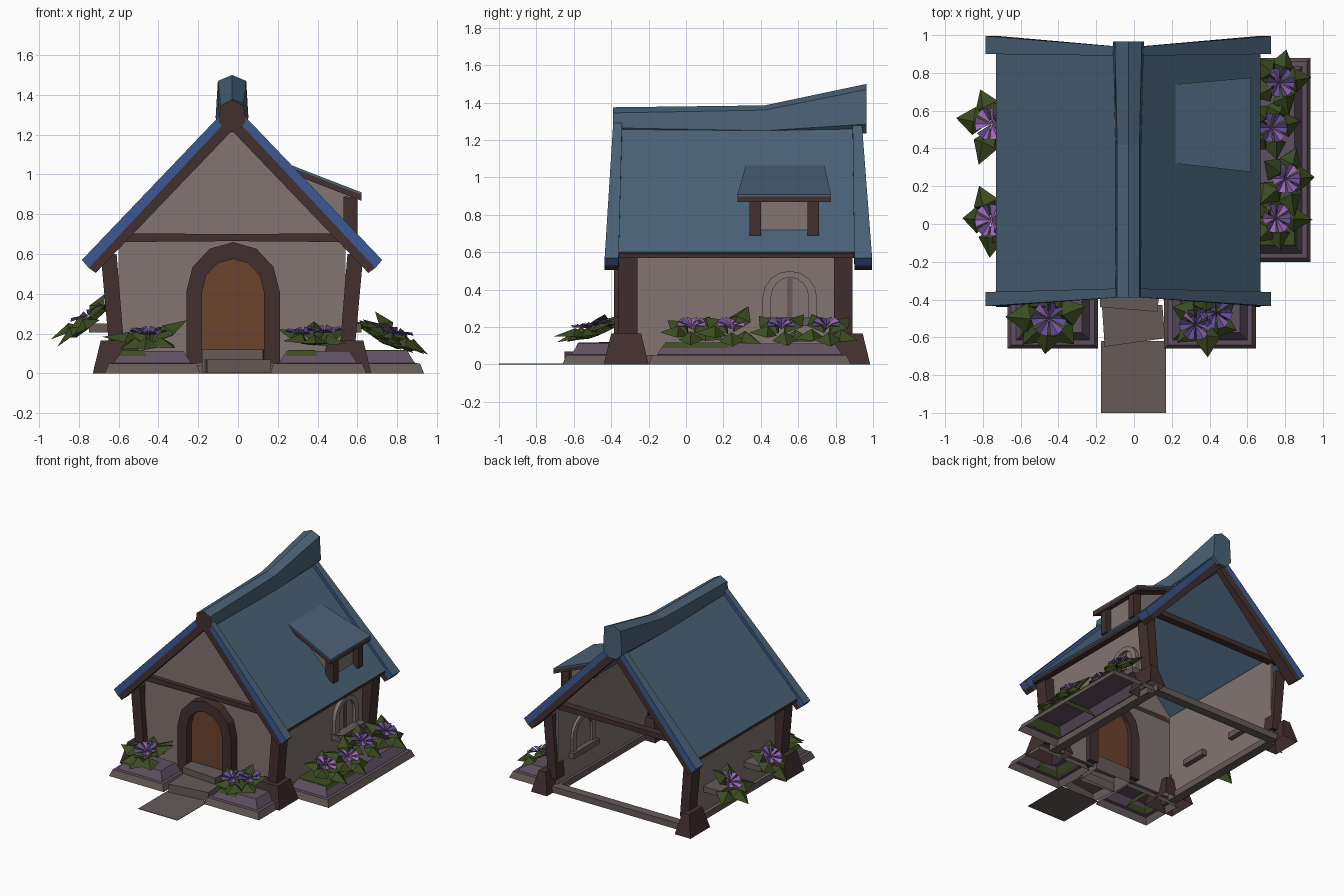
import bpy, bmesh, math, random
from mathutils import Vector, Matrix

if "Cube" in bpy.data.objects:
    bpy.data.objects.remove(bpy.data.objects["Cube"])

random.seed(4)
CX = -0.03  # centre line of the house


def colour(name, r, g, b):
    m = bpy.data.materials.new(name)
    m.diffuse_color = [((c / 255 + 0.055) / 1.055) ** 2.4 for c in (r, g, b)] + [1]
    m.use_nodes = True
    m.node_tree.nodes["Principled BSDF"].inputs["Base Color"].default_value = m.diffuse_color
    return m


ROOF = colour("roof blue", 74, 98, 119)
TRIM = colour("trim blue", 58, 88, 146)
WALL = colour("plaster taupe", 130, 117, 114)
WOOD = colour("dark wood", 66, 48, 47)
DOOR = colour("door brown", 108, 67, 45)
STONE = colour("stone grey", 102, 91, 88)
SOIL = colour("planter mauve", 95, 80, 97)
LEAF = colour("leaf green", 60, 76, 33)
LILAC = colour("light purple", 156, 100, 190)
VIOLET = colour("deep purple", 96, 76, 146)


def mesh(name, verts, faces, mats, rule=None, fix=True):
    me = bpy.data.meshes.new(name)
    me.from_pydata([tuple(v) for v in verts], [], faces)
    for m in mats:
        me.materials.append(m)
    if fix:
        bm = bmesh.new()
        bm.from_mesh(me)
        bmesh.ops.recalc_face_normals(bm, faces=bm.faces)
        bm.to_mesh(me)
        bm.free()
    if rule:
        for p in me.polygons:
            p.material_index = rule(p)
    ob = bpy.data.objects.new(name, me)
    bpy.context.collection.objects.link(ob)
    return ob


def loft(name, rings, *mats, rule=None, start_cap=True):
    """Solid through a list of equal-length cross-sections."""
    n = len(rings[0])
    verts = [v for r in rings for v in r]
    faces = [(k * n + i, k * n + (i + 1) % n, (k + 1) * n + (i + 1) % n, (k + 1) * n + i)
             for k in range(len(rings) - 1) for i in range(n)]
    faces += [tuple(range(len(verts) - n, len(verts)))] + ([tuple(range(n))] if start_cap else [])
    return mesh(name, verts, faces, mats, rule)


def rect(x0, x1, y0, y1, z, i=0):
    return [(x0 + i, y0 + i, z), (x1 - i, y0 + i, z), (x1 - i, y1 - i, z), (x0 + i, y1 - i, z)]


def box(name, x0, x1, y0, y1, z0, z1, mat, inset=0, bottom=True):
    return loft(name, [rect(x0, x1, y0, y1, z0), rect(x0, x1, y0, y1, z1, inset)], mat, start_cap=bottom)


def arch_pts(half, z0, spring, rise, n):
    arc = [(half * math.cos(math.pi * i / n), spring + rise * math.sin(math.pi * i / n)) for i in range(n + 1)]
    return [(half, z0)] + arc + [(-half, z0)]


def arch(name, place, d0, d1, outer, inner, mat):
    """Arched ring (or plate when inner is None); place maps (u, depth, z) to space."""
    if inner is None:
        return loft(name, [[place(u, d, z) for u, z in outer] for d in (d0, d1)], mat)
    n = len(outer)
    verts = [place(u, d, z) for pts in (outer, inner) for d in (d0, d1) for u, z in pts]
    faces = []
    for i in range(n - 1):
        for a, b in ((0, 1), (1, 3), (3, 2), (2, 0)):
            faces.append((a * n + i, a * n + i + 1, b * n + i + 1, b * n + i))
    for i in (0, n - 1):
        faces.append((i, n + i, 3 * n + i, 2 * n + i))
    return mesh(name, verts, faces, [mat])


# Walls: front gable and two sides, the back is open
gable = [(-0.57, 0.04), (0.57, 0.04), (0.57, 0.72), (0, 1.29), (-0.57, 0.72)]
loft("front_gable_wall", [[(CX + u, y, z) for u, z in gable] for y in (-0.31, -0.29)], WALL)

for s, side in ((-1, "left"), (1, "right")):
    X = lambda u: CX + s * u
    box(side + "_wall", X(0.55), X(0.57), -0.30, 0.86, 0.04, 0.71, WALL)
    box(side + "_sill_beam", X(0.53), X(0.60), -0.28, 0.84, 0, 0.05, STONE)
    box(side + "_eave_beam", X(0.64), X(0.69), -0.36, 0.90, 0.57, 0.605, WOOD)
    # Roof sheet
    prof = [(0, 1.32), (0.70, 0.60), (0.685, 0.585), (0, 1.29)]
    loft(side + "_roof", [[(X(u), y, z) for u, z in prof] for y in (-0.365, 0.91)], ROOF)
    for end, e0, e1, a0, a1 in (("front", -0.435, -0.36, -0.385, -0.34), ("back", 0.995, 0.90, 0.935, 0.89)):
        # Blue bargeboard with a wooden rafter under it, flaring outwards at the eaves
        for part, mat, zt, zb, eo, ei in (("bargeboard", TRIM, 1.36, 1.30, (0.755, 0.57), (0.72, 0.53)),
                                          ("rafter", WOOD, 1.30, 1.22, (0.72, 0.53), (0.685, 0.505))):
            loft(f"{side}_{end}_{part}",
                 [[(CX, a0, zt), (CX, a1, zt), (CX, a1, zb), (CX, a0, zb)],
                  [(X(eo[0]), e0, eo[1]), (X(eo[0]), e1, eo[1]), (X(ei[0]), e1, ei[1]), (X(ei[0]), e0, ei[1])]],
                 mat, ROOF, rule=lambda p, m=mat: int(m is TRIM and p.normal.z > 0.4))
    # Leaning corner posts on tapered feet
    for end, y0, y1, f0, f1, fx in (("front", -0.36, -0.26, -0.44, -0.20, 0.44),
                                    ("back", 0.79, 0.89, 0.74, 0.985, 0.56)):
        loft(f"{side}_{end}_post", [rect(*sorted((X(0.54), X(0.615))), y0, y1, 0.10),
                                    rect(*sorted((X(0.58), X(0.66))), y0, y1, 0.60)], WOOD)
        box(f"{side}_{end}_foot", *sorted((X(fx), X(0.70))), f0, f1, 0, 0.165, WOOD, 0.04, False)

# Cross beams and back threshold
for end, y0, y1 in (("front", -0.345, -0.29), ("back", 0.83, 0.89)):
    loft(end + "_tie_beam", [[(x, y0, z), (x, y1, z), (x, y1, z + h), (x, y0, z + h)]
                             for x, z, h in ((-0.62, 0.66, 0.045), (CX, 0.665, 0.035), (0.56, 0.66, 0.045))], WOOD)
box("back_threshold", -0.60, 0.54, 0.84, 0.91, 0, 0.05, STONE)

# Ridge cap rising to the back, wooden at its front end
rings = []
for y, w, top, sh, low in ((-0.39, 0.062, 1.375, 1.345, 1.265), (0.42, 0.062, 1.385, 1.36, 1.25),
                           (0.965, 0.075, 1.50, 1.47, 1.285)):
    half = [(w * 0.95, sh), (w * 1.1, low), (w * 0.45, low - 0.05)]
    pts = [(0, top)] + half + [(-u, z) for u, z in reversed(half)]
    rings.append([(CX + u, y, z) for u, z in pts])
loft("ridge_cap", rings, ROOF, WOOD, rule=lambda p: int(p.normal.y < -0.9))

# Dormer on the right slope
for nm, mat, up in (("dormer_roof", ROOF, 0), ("dormer_fascia", WOOD, -0.012)):
    d = 0.012 if nm == "dormer_roof" else 0.03
    loft(nm, [[(x, y, z + up - k) for x, y, z in
               ((0.22, 0.32, 1.065), (0.62, 0.275, 0.91), (0.62, 0.775, 0.91), (0.22, 0.74, 1.065))]
              for k in (0, d)], mat)
dormer = [(0.30, 0.98), (0.555, 0.72), (0.555, 0.90), (0.30, 1.00)]
loft("dormer_body", [[(x, y, z) for x, z in dormer] for y in (0.37, 0.68)], WALL)
for i, y in enumerate((0.34, 0.65)):
    box(f"dormer_post_{i}", 0.53, 0.60, y, y + 0.06, 0.69, 0.89, WOOD)

# Arched front door
front = lambda u, d, z: (-0.025 + u, d, z)
d_out, d_in = arch_pts(0.235, 0.05, 0.41, 0.25, 6), arch_pts(0.155, 0.05, 0.41, 0.165, 6)
arch("door_surround", front, -0.385, -0.25, d_out, d_in, WOOD)
arch("door", front, -0.325, -0.28, d_in, None, DOOR)

# Arched window on the right wall
right = lambda u, d, z: (d, 0.555 + u, z)
w_out, w_in = arch_pts(0.145, 0.24, 0.36, 0.14, 8), arch_pts(0.10, 0.24, 0.36, 0.105, 8)
arch("window_frame", right, 0.50, 0.57, w_out, w_in, WALL)
arch("window_pane", right, 0.535, 0.548, w_in, None, WALL)
box("window_bar", 0.545, 0.555, 0.54, 0.57, 0.24, 0.46, STONE)
box("right_window_sill", 0.48, 0.62, 0.40, 0.72, 0.205, 0.25, STONE)
for i, y in enumerate((0.02, 0.53)):
    box(f"left_sill_{i}", -0.75, -0.54, y - 0.11, y + 0.11, 0.205, 0.25, STONE)

# Steps and path
loft("lower_step", [[(-0.155, -0.65, z), (0.165, -0.605, z), (0.15, -0.43, z), (-0.17, -0.43, z)]
                    for z in (0.0, 0.07)], STONE, start_cap=False)
loft("upper_step", [[(-0.18, -0.44, z), (0.125, -0.465, z), (0.14, -0.26, z), (-0.18, -0.26, z)]
                    for z in (0.0, 0.12)], STONE, start_cap=False)
box("path", -0.175, 0.17, -1.0, -0.62, 0.0, 0.004, STONE)

# Planters: hollow stone rim rising into a mauve bed, with a green patch
for nm, x0, x1, y0, y1, g in (("front_left", -0.67, -0.19, -0.66, -0.31, (-0.62, -0.44, -0.61, -0.34)),
                              ("front_right", 0.16, 0.645, -0.66, -0.31, (0.22, 0.42, -0.61, -0.34)),
                              ("right", 0.53, 0.935, -0.20, 0.88, (0.57, 0.885, -0.145, 0.25))):
    loft(nm + "_planter", [rect(x0, x1, y0, y1, z, i) for z, i in
                           ((0, 0), (0.05, 0.02), (0.052, 0.045), (0.112, 0.085))],
         STONE, SOIL, rule=lambda p: int(p.center.z > 0.045), start_cap=False)
    box(nm + "_planter_moss", *g, 0.052, 0.118, LEAF, 0.035, False)


def plant(name, x, y, z, out, tilt, leaves=6, size=1.0, blooms=1, lilac=False):
    """Broad folded leaves around six-petal flowers, leaning towards the angle out."""
    lean = Matrix.Rotation(tilt, 4, Vector((-math.sin(out), math.cos(out), 0)))
    lv, lf = [], []
    for i in range(leaves):
        a = out + 2 * math.pi * i / leaves + random.uniform(-0.2, 0.2)
        L, W, e = random.uniform(0.18, 0.23) * size, 0.075 * size, random.uniform(-0.1, 0.25)
        e += 0.35 * (math.cos(a - out) < -0.3)  # leaves at the wall stand up
        rot = lean @ Matrix.Rotation(a, 4, 'Z') @ Matrix.Rotation(-e, 4, 'Y')
        k = len(lv)
        for p in ((0.02, 0, -0.02), (0.5 * L, W, -0.015), (L, 0, -0.02), (0.5 * L, -W, -0.015), (0.45 * L, 0, 0.03)):
            lv.append(rot @ Vector(p) + Vector((x, y, z - 0.02)))
        lf += [(k + (j + 1) % 4, k + j, k + 4) for j in range(4)]
    mesh(name + "_leaves", lv, lf, [LEAF], fix=True)
    fv, ff = [], []
    for b in range(blooms):
        off = Vector((0.055 * (2 * b - 1), 0.03 * (2 * b - 1), 0.01 * b)) * (blooms > 1)
        for i in range(6):
            rot = lean @ Matrix.Rotation(math.pi * i / 3, 4, 'Z')
            k = len(fv)
            for p in ((0, 0, 0), (0.078, -0.036, 0.03), (0.092, 0, 0.015), (0.078, 0.036, 0.03)):
                fv.append(rot @ (Vector(p) * size) + off + Vector((x, y, z + 0.015)))
            ff += [(k, k + 1, k + 2), (k, k + 2, k + 3)]
    mesh(name + "_flower", fv, ff, [VIOLET, LILAC], fix=False,
         rule=lambda p: int(p.index % 4 != 0) if lilac else int(p.index % 6 == 5))


plant("front_left_plant", -0.45, -0.50, 0.18, -1.57, 0.15, 7, 1.05)
plant("front_right_plant", 0.38, -0.50, 0.18, -1.57, 0.15, 6, 0.95, 2)
for i, (x, y) in enumerate(((0.77, 0.75), (0.73, 0.51), (0.80, 0.24), (0.75, 0.03))):
    plant(f"right_plant_{i}", x, y, 0.19, 0, 0.35, 5, 0.9, lilac=i > 1)
for i, y in enumerate((0.02, 0.53)):
    plant(f"left_plant_{i}", -0.755, y, 0.275, math.pi, 0.5, 5, 1.0, lilac=True)
